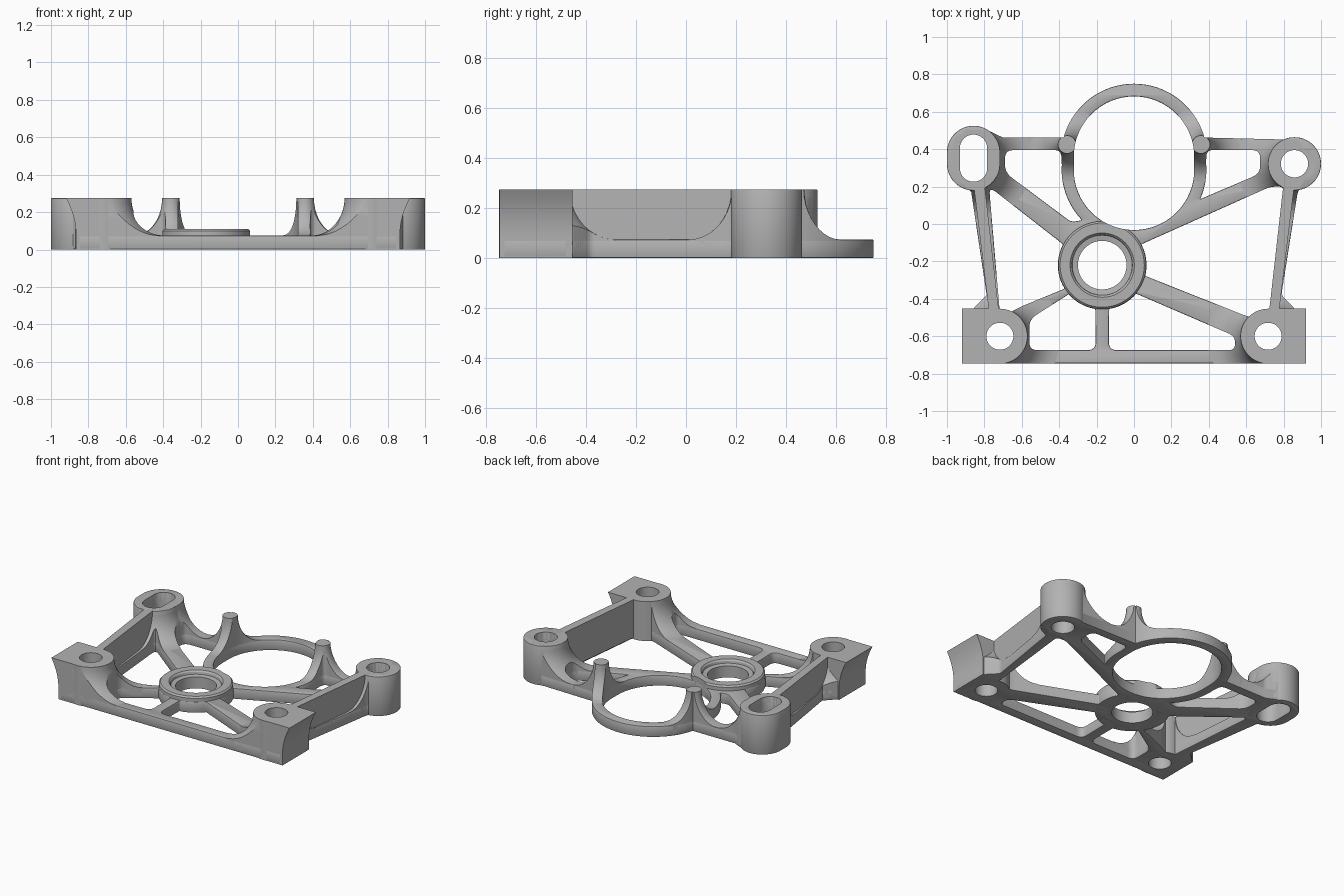
import bpy, bmesh
from math import sin, cos, pi, radians
from mathutils import Vector

if "Cube" in bpy.data.objects:
    bpy.data.objects.remove(bpy.data.objects["Cube"])

grey = bpy.data.materials.new("machined grey")
grey.use_nodes = True
colour = (0.45, 0.45, 0.45, 1)
grey.diffuse_color = colour
grey.node_tree.nodes["Principled BSDF"].inputs["Base Color"].default_value = colour

TOP, PLATE = 0.275, 0.075
HUB, RING, RING_LOW = (-0.17, -0.22), (0, 0.36), (0, 0.29)


def add(name, bm):
    """Turn a bmesh into a named, clean object."""
    bmesh.ops.remove_doubles(bm, verts=bm.verts, dist=1e-4)
    bmesh.ops.recalc_face_normals(bm, faces=bm.faces)
    mesh = bpy.data.meshes.new(name)
    bm.to_mesh(mesh)
    bm.free()
    mesh.materials.append(grey)
    ob = bpy.data.objects.new(name, mesh)
    bpy.context.collection.objects.link(ob)
    return ob


def baked(ob):
    bpy.context.view_layer.update()
    return bpy.data.meshes.new_from_object(ob.evaluated_get(bpy.context.evaluated_depsgraph_get()))


def arc(centre, r, a0, a1, n=12):
    return [(centre[0] + r * cos(radians(a0 + (a1 - a0) * i / n)),
             centre[1] + r * sin(radians(a0 + (a1 - a0) * i / n))) for i in range(n + 1)]


def circle(centre, r, n=64):
    return arc(centre, r, 0, 360, n)[:-1]


def slot(centre, r, half):
    x, y = centre
    return arc((x, y + half), r, 0, 180, 32) + arc((x, y - half), r, 180, 360, 32)


def rounded(points, r):
    """Round every corner of a closed outline."""
    out = []
    for i, p in enumerate(points):
        p, a, b = Vector(p), Vector(points[i - 1]), Vector(points[(i + 1) % len(points)])
        u, v = a - p, b - p
        if pi - u.angle(v) < 0.3:
            out.append(p)
            continue
        cut = min(r, 0.45 * u.length, 0.45 * v.length)
        s, e = p + u.normalized() * cut, p + v.normalized() * cut
        out += [s * (1 - t) ** 2 + p * 2 * t * (1 - t) + e * t * t for t in (k / 6 for k in range(7))]
    return out


def extrude(name, loops, z0, z1, bevel=0.0):
    """Flat outline with holes, given thickness."""
    cu = bpy.data.curves.new(name, "CURVE")
    cu.dimensions, cu.fill_mode = "2D", "BOTH"
    cu.extrude = (z1 - z0) / 2 - bevel
    cu.bevel_depth, cu.bevel_resolution, cu.offset = bevel, 1, -bevel
    for loop in loops:
        sp = cu.splines.new("POLY")
        sp.points.add(len(loop) - 1)
        for pt, co in zip(sp.points, loop):
            pt.co = (co[0], co[1], 0, 1)
        sp.use_cyclic_u = True
    tmp = bpy.data.objects.new(name + " outline", cu)
    bpy.context.collection.objects.link(tmp)
    bm = bmesh.new()
    bm.from_mesh(baked(tmp))
    bpy.data.objects.remove(tmp)
    bmesh.ops.translate(bm, verts=bm.verts, vec=(0, 0, (z0 + z1) / 2))
    return add(name, bm)


def lathe(name, centre, profile, steps=64):
    bm = bmesh.new()
    vs = [bm.verts.new((r, 0, z)) for r, z in profile]
    es = [bm.edges.new((vs[i - 1], vs[i])) for i in range(len(vs))]
    bmesh.ops.spin(bm, geom=vs + es, cent=(0, 0, 0), axis=(0, 0, 1), angle=2 * pi, steps=steps)
    bmesh.ops.translate(bm, verts=bm.verts, vec=(*centre, 0))
    return add(name, bm)


def boolean(ob, tool, kind):
    mod = ob.modifiers.new("cut", "BOOLEAN")
    mod.object, mod.operation, mod.solver = tool, kind, "EXACT"
    mesh = baked(ob)
    ob.modifiers.clear()
    ob.data = mesh


def cut_hole(ob, loop):
    tool = extrude("hole cutter", [loop], -0.1, 0.5)
    boolean(ob, tool, "DIFFERENCE")
    bpy.data.objects.remove(tool)


# Mounting points and the oval ring opening
slot_at, eye_at = (-0.858, 0.352), (0.858, 0.322)
front_at = {"right": (-0.717, -0.6), "left": (0.717, -0.6)}
slot_hole, eye_hole = slot(slot_at, 0.073, 0.053), circle(eye_at, 0.073)
front_holes = {k: circle(c, 0.072) for k, c in front_at.items()}
ring_hole = slot((0, 0.325), 0.322, 0.035)

# Plate outline and its openings
outline = rounded([(-0.866, -0.745), (0.866, -0.745), (0.866, -0.46), (0.788, -0.38), (0.875, 0.17),
                   (0.96, 0.32), (0.87, 0.462)], 0.02)
outline += arc(RING, 0.39, 15.2, 164.8, 48)
outline += [(-0.70, 0.462), (-0.78, 0.5), (-0.9, 0.505), (-0.97, 0.42), (-0.97, 0.27),
            (-0.87, 0.17), (-0.788, -0.38), (-0.866, -0.46)]
openings = [
    # back right and back left, beside the ring
    [(-0.69, 0.395), (-0.69, 0.275), (-0.335, 0.01), (-0.28, 0.02)] + arc(RING_LOW, 0.387, 222, 176)
    + [(-0.39, 0.395)],
    arc(RING_LOW, 0.387, -24, 6) + [(0.39, 0.395), (0.675, 0.395), (0.675, 0.27)],
    # beside the two side rails
    [(-0.775, 0.2)] + arc(HUB, 0.237, 152, 212) + [(-0.6, -0.44), (-0.715, -0.5)],
    arc(HUB, 0.237, -14, 28) + [(0.73, 0.2), (0.803, 0.2), (0.725, -0.5), (0.62, -0.5)],
    # along the front bar
    [(-0.56, -0.675), (-0.205, -0.675)] + arc(HUB, 0.237, 261, 221) + [(-0.56, -0.51)],
    [(-0.135, -0.675), (0.54, -0.675), (0.54, -0.6)] + arc(HUB, 0.237, -40, -81),
]
loops = [outline] + [rounded(o, 0.045) for o in openings]
loops += [ring_hole, slot_hole, eye_hole, *front_holes.values()]
hub_hole = circle(HUB, 0.15)
extrude("base_plate", loops + [hub_hole], 0, PLATE, 0.006)
stencil = extrude("plan stencil", loops + [hub_hole], -0.1, 0.5)
stencil.hide_render = True

# Hub with a stepped bore, trimmed by the ring opening
hub = lathe("hub", HUB, [(0.13, 0), (0.235, 0), (0.235, 0.1), (0.225, 0.11), (0.172, 0.11),
                         (0.163, 0.1), (0.16, 0.085), (0.13, 0.08)])
cut_hole(hub, ring_hole)

# Back bosses
extrude("slotted_boss", [slot(slot_at, 0.142, 0.031), slot_hole], 0, TOP, 0.004)
extrude("round_boss", [circle(eye_at, 0.142), eye_hole], 0, TOP, 0.004)

# Front bosses with flared corner blocks, and side walls
for side, s in (("right", -1), ("left", 1)):
    hole = front_holes[side]
    extrude("front_boss_" + side, [circle(front_at[side], 0.147), hole], 0, TOP)
    flare = [(0.92 - 0.054 * (1 - (1 - t / 8) ** 2), TOP - (TOP - 0.08) * t / 8) for t in range(9)]
    profile = [(0.717, 0), (0.717, TOP)] + flare + [(0.866, 0)]
    bm = bmesh.new()
    face = bm.faces.new([bm.verts.new((s * x, -0.745, z)) for x, z in profile])
    ext = bmesh.ops.extrude_face_region(bm, geom=[face])["geom"]
    bmesh.ops.translate(bm, verts=[g for g in ext if isinstance(g, bmesh.types.BMVert)], vec=(0, 0.292, 0))
    cut_hole(add("corner_block_" + side, bm), hole)
    wall = [(0.722, -0.47), (0.775, -0.47), (0.856, 0.195), (0.797, 0.195)]
    extrude("side_wall_" + side, [[(s * x, y) for x, y in wall]], 0.01, TOP)

# Coves sweeping down from the bosses and posts onto the bars
coves = {"cove_slot_front": ((slot_at[0], slot_at[1] - 0.031), 0.14, 0.17),
         "cove_slot_back": ((slot_at[0], slot_at[1] + 0.031), 0.14, 0.17),
         "cove_round_boss": (eye_at, 0.14, 0.17),
         "cove_front_right": (front_at["right"], 0.147, 0.18),
         "cove_front_left": (front_at["left"], 0.147, 0.18),
         "post_right": ((-0.358, 0.425), 0.048, 0.15),
         "post_left": ((0.358, 0.425), 0.048, 0.15)}
for name, (centre, r, reach) in coves.items():
    curve = [(r + reach * (1 - cos(a)), TOP - (TOP - PLATE) * sin(a)) for a in (k * pi / 20 for k in range(11))]
    ob = lathe(name, centre, [(0, 0.02), (0, TOP)] + curve + [(r + reach, 0.02)])
    boolean(ob, stencil, "INTERSECT")
bpy.data.objects.remove(stencil)

# Smooth shading with sharp edges kept
bpy.ops.object.select_all(action="DESELECT")
for ob in bpy.context.collection.objects:
    if ob.type == "MESH" and grey.name in ob.data.materials:
        ob.select_set(True)
        bpy.context.view_layer.objects.active = ob
bpy.ops.object.shade_smooth_by_angle(angle=radians(30))
